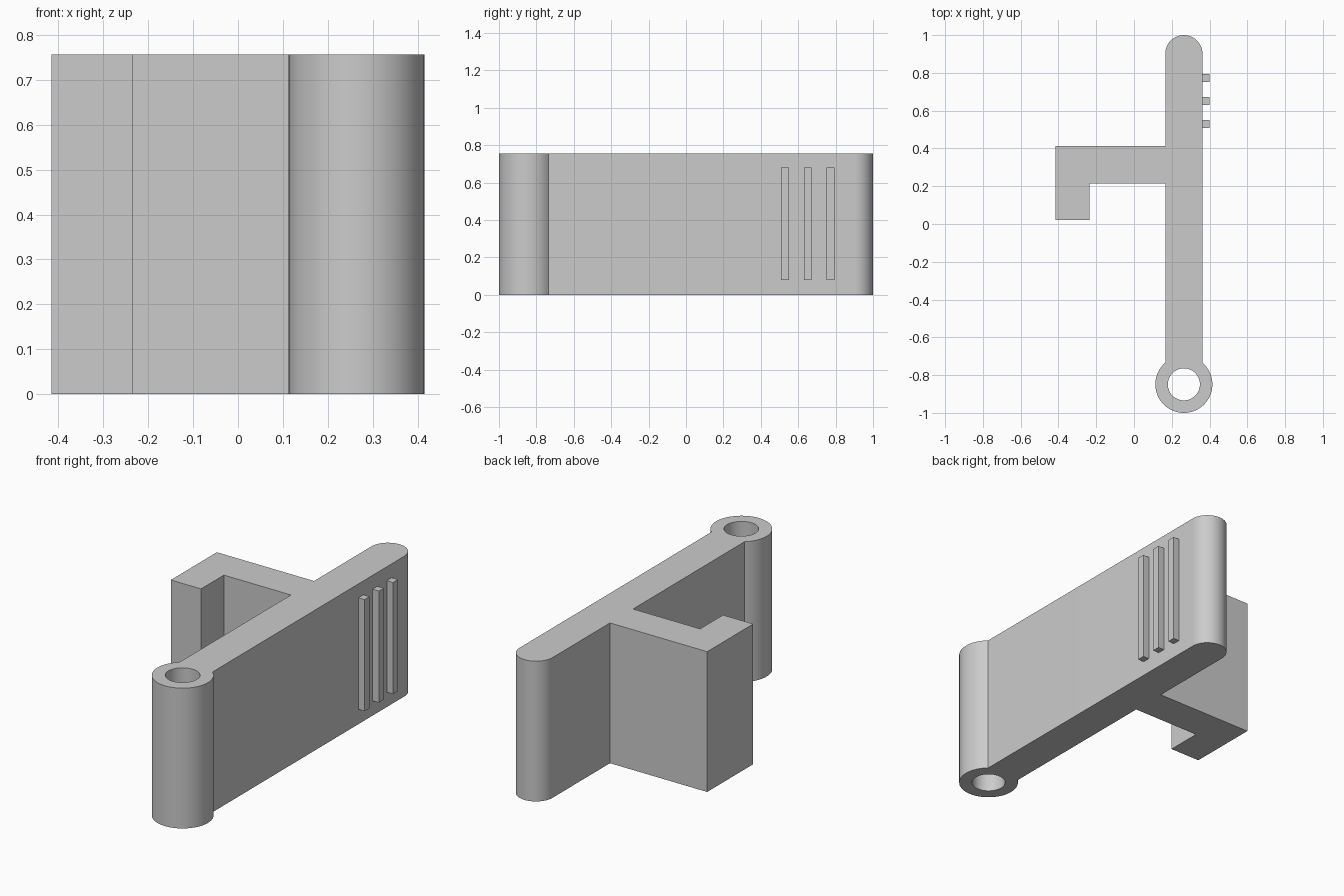
import bpy, bmesh
from math import pi, sin, cos, acos, radians

if "Cube" in bpy.data.objects:
    bpy.data.objects.remove(bpy.data.objects["Cube"])

HEIGHT = 0.757
BAR_X, BAR_HALF = 0.264, 0.0985      # long plate centre line and half thickness
EYE_Y, EYE_R, HOLE_R = -0.849, 0.151, 0.085
HOOK_LEFT, HOOK_INNER = -0.415, -0.235

grey = bpy.data.materials.new("light_grey")
grey.use_nodes = True
grey.diffuse_color = (0.6, 0.6, 0.6, 1)
grey.node_tree.nodes["Principled BSDF"].inputs["Base Color"].default_value = (0.6, 0.6, 0.6, 1)


def arc(cx, cy, r, start, end, n):
    """Points along an arc, both ends included."""
    angles = [start + (end - start) * i / n for i in range(n + 1)]
    return [(cx + r * cos(a), cy + r * sin(a)) for a in angles]


def extrude_loops(name, loops, z0, z1):
    """Solid prism from an outline and any holes in it."""
    bm = bmesh.new()
    for loop in loops:
        verts = [bm.verts.new((x, y, z0)) for x, y in loop]
        for a, b in zip(verts, verts[1:] + verts[:1]):
            bm.edges.new((a, b))
    bmesh.ops.triangle_fill(bm, use_beauty=True, edges=bm.edges[:])
    top = bmesh.ops.extrude_face_region(bm, geom=bm.faces[:], use_keep_orig=True)
    moved = [g for g in top["geom"] if isinstance(g, bmesh.types.BMVert)]
    bmesh.ops.translate(bm, verts=moved, vec=(0, 0, z1 - z0))
    bmesh.ops.recalc_face_normals(bm, faces=bm.faces[:])
    mesh = bpy.data.meshes.new(name)
    bm.to_mesh(mesh)
    bm.free()
    mesh.materials.append(grey)
    obj = bpy.data.objects.new(name, mesh)
    bpy.context.collection.objects.link(obj)
    bpy.ops.object.select_all(action="DESELECT")
    obj.select_set(True)
    bpy.context.view_layer.objects.active = obj
    bpy.ops.object.shade_smooth_by_angle(angle=radians(30))
    return obj


# Clip body: hinge eye, plate with rounded end, and hook in one outline
join = acos(BAR_HALF / EYE_R)
left = BAR_X - BAR_HALF
hook = [(left, 0.412), (HOOK_LEFT, 0.412), (HOOK_LEFT, 0.02),
        (HOOK_INNER, 0.02), (HOOK_INNER, 0.215), (left, 0.215)]
outline = (arc(BAR_X, 1 - BAR_HALF, BAR_HALF, 0, pi, 32) + hook
           + arc(BAR_X, EYE_Y, EYE_R, pi - join, 2 * pi + join, 56))
hole = arc(BAR_X, EYE_Y, HOLE_R, 0, 2 * pi, 48)[:-1]
extrude_loops("clip_body", [outline, hole], 0, HEIGHT)

# Grip ribs on the outer face
right = BAR_X + BAR_HALF
for i in range(3):
    y = 0.53 + 0.121 * i
    rib = [(right - 0.01, y - 0.021), (right + 0.037, y - 0.021),
           (right + 0.037, y + 0.021), (right - 0.01, y + 0.021)]
    extrude_loops(f"grip_rib_{i + 1}", [rib], 0.08, 0.682)
